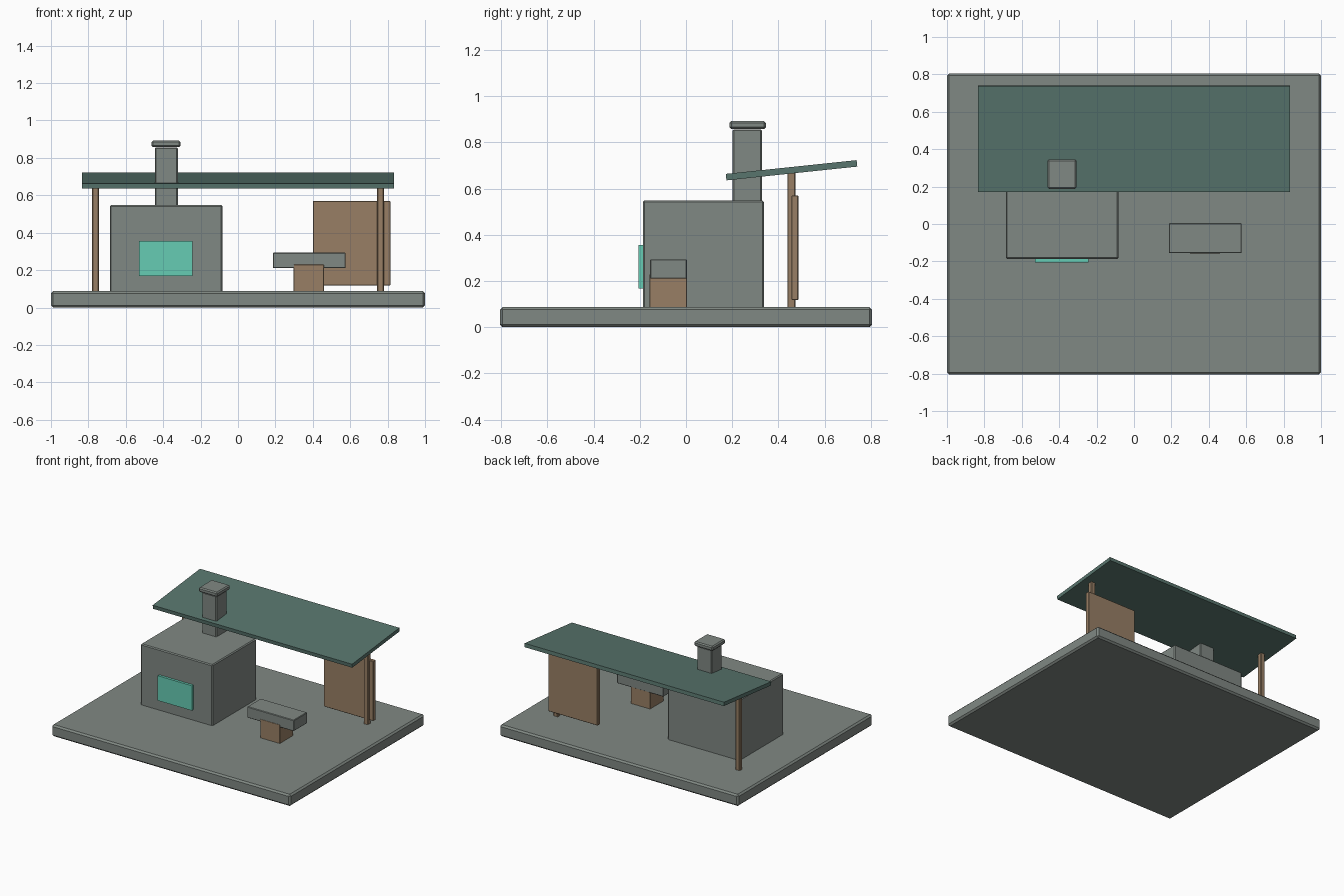
import bpy
import math
from mathutils import Vector

cube = bpy.data.objects.get("Cube")
if cube:
    bpy.data.objects.remove(cube, do_unlink=True)


def material(name, rgb):
    mat = bpy.data.materials.new(name)
    mat.use_nodes = True
    colour = (*rgb, 1.0)
    mat.diffuse_color = colour
    mat.node_tree.nodes["Principled BSDF"].inputs["Base Color"].default_value = colour
    return mat


stone = material("grey_stone", (0.216, 0.246, 0.227))
wood = material("brown_wood", (0.314, 0.212, 0.130))
green = material("dark_green_roofing", (0.098, 0.178, 0.153))
glow = material("bright_teal", (0.133, 0.604, 0.456))


def box(name, low, high, mat, bevel=0.0, tilt=0.0):
    """Box between two corners, with an optional edge chamfer and tilt about x."""
    low, high = Vector(low), Vector(high)
    bpy.ops.mesh.primitive_cube_add(size=1, location=(low + high) / 2)
    obj = bpy.context.object
    obj.name = name
    obj.scale = high - low
    bpy.ops.object.transform_apply(location=False, rotation=False, scale=True)
    obj.rotation_euler.x = tilt
    obj.data.materials.append(mat)
    if bevel:
        mod = obj.modifiers.new("chamfer", 'BEVEL')
        mod.width = bevel
        mod.segments = 1
    return obj


# Ground slab
box("base_slab", (-1, -0.805, 0), (1, 0.805, 0.088), stone, 0.012)

# Stone furnace with glowing opening, chimney and cap
box("furnace_body", (-0.685, -0.187, 0.08), (-0.083, 0.338, 0.548), stone, 0.007)
box("furnace_opening", (-0.528, -0.206, 0.168), (-0.243, -0.18, 0.356), glow)
box("chimney", (-0.445, 0.202, 0.53), (-0.322, 0.328, 0.856), stone, 0.006)
box("chimney_cap", (-0.463, 0.188, 0.857), (-0.307, 0.345, 0.892), stone, 0.008)

# Lean-to roof rising towards the back, on two posts
box("roof", (-0.835, 0.172, 0.665), (0.835, 0.741, 0.693), green,
    tilt=math.radians(6))
for side, label in ((-1, "right"), (1, "left")):
    x = side * 0.762
    box(label + "_post", (x - 0.018, 0.438, 0.08), (x + 0.018, 0.473, 0.672),
        wood, 0.004)

# Wooden screen behind the left post
box("back_screen", (0.40, 0.456, 0.118), (0.815, 0.486, 0.57), wood, 0.003)

# Work block on a wooden stump
box("work_block", (0.186, -0.156, 0.21), (0.576, 0.005, 0.294), stone, 0.004)
box("work_block_stump", (0.298, -0.157, 0.08), (0.46, 0.004, 0.23), wood, 0.002)
